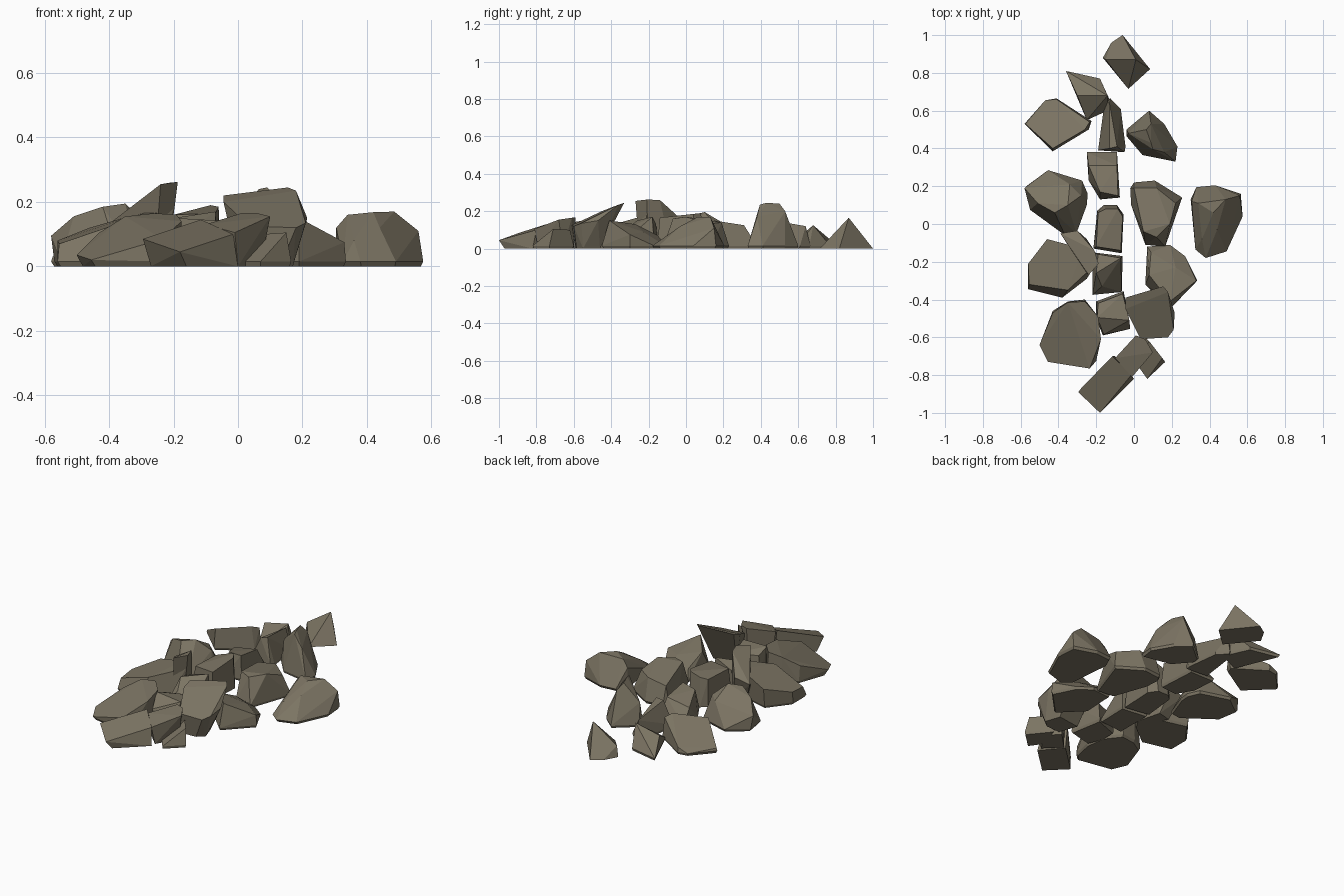
import bpy, bmesh, math

stone = bpy.data.materials.new("grey brown stone")
stone.diffuse_color = (0.2, 0.175, 0.125, 1)


def rock(name, outline, tops, shrink=0.95):
    """Faceted boulder: hull of a ground outline and a few crown points."""
    n = len(outline)
    cx = sum(p[0] for p in outline) / n
    cy = sum(p[1] for p in outline) / n
    bm = bmesh.new()
    for x, y in outline:
        bm.verts.new((cx + (x - cx) * shrink, cy + (y - cy) * shrink, 0))
        if shrink < 1:
            bm.verts.new((x, y, 0.015))
    for p in tops:
        bm.verts.new(p)
    bmesh.ops.convex_hull(bm, input=bm.verts)
    loose = [v for v in bm.verts if not v.link_faces]
    bmesh.ops.delete(bm, geom=loose, context='VERTS')
    bmesh.ops.dissolve_limit(bm, angle_limit=math.radians(6), verts=bm.verts, edges=bm.edges)
    bmesh.ops.recalc_face_normals(bm, faces=bm.faces)
    me = bpy.data.meshes.new(name)
    bm.to_mesh(me)
    bm.free()
    me.materials.append(stone)
    ob = bpy.data.objects.new(name, me)
    bpy.context.collection.objects.link(ob)


# Rocks at the back
rock("back_tip_rock", [(-.06, 1), (.085, .82), (-.03, .715), (-.165, .88), (-.12, .96)],
     [(.01, .87, .165), (-.15, .87, .06)], 1)
rock("back_left_wedge", [(-.36, .81), (-.18, .77), (-.13, .66), (-.14, .6), (-.25, .55)],
     [(-.3, .68, .09), (-.14, .68, .125)])
rock("back_left_boulder", [(-.58, .53), (-.47, .655), (-.41, .665), (-.225, .545), (-.24, .5), (-.43, .385)],
     [(-.575, .53, .03), (-.43, .4, .125), (-.26, .5, .145), (-.235, .54, .13), (-.41, .66, .04)])
rock("back_slim_rock", [(-.155, .65), (-.125, .665), (-.07, .61), (-.045, .41), (-.05, .38), (-.19, .39)],
     [(-.13, .64, .12), (-.09, .41, .16), (-.13, .4, .15)])
rock("back_right_boulder", [(-.04, .5), (.08, .6), (.16, .53), (.23, .41), (.22, .33), (.045, .365), (-.04, .465)],
     [(.065, .5, .24), (.09, .43, .245), (.1, .395, .235), (-.03, .48, .14), (.16, .38, .17), (.09, .53, .2)])

# Rocks across the middle
rock("middle_back_rock", [(-.25, .38), (-.09, .38), (-.075, .14), (-.18, .13), (-.24, .23)],
     [(-.24, .31, .1), (-.09, .31, .125), (-.085, .15, .15), (-.18, .17, .14)])
rock("left_boulder", [(-.57, .2), (-.455, .285), (-.275, .23), (-.245, .16), (-.25, .1),
                      (-.305, -.05), (-.365, -.06), (-.55, .075)],
     [(-.58, .19, .095), (-.51, .11, .155), (-.42, .06, .185), (-.35, .1, .195), (-.34, .21, .13), (-.28, .15, .13)])
rock("middle_rock", [(-.215, -.13), (-.195, .07), (-.16, .1), (-.09, .1), (-.055, .05), (-.065, -.155)],
     [(-.2, -.12, .16), (-.19, .06, .16), (-.15, .08, .17), (-.085, .08, .19), (-.06, .04, .185), (-.07, -.14, .165)], 1)
rock("centre_boulder", [(-.02, .19), (0, .22), (.11, .23), (.255, .14), (.22, .02), (.165, -.12), (.06, -.11), (-.015, .1)],
     [(.0, .19, .12), (.12, .19, .14), (.22, .11, .13), (.19, .0, .17), (.05, -.04, .165), (.12, -.07, .16)])
rock("right_boulder", [(.3, .13), (.33, .195), (.43, .205), (.565, .16), (.575, .04), (.49, -.145), (.38, -.18), (.325, -.135)],
     [(.305, .12, .12), (.34, .11, .16), (.42, .06, .168), (.485, .13, .17), (.56, .15, .11),
      (.44, -.03, .12), (.36, -.08, .08)])

# Rocks ahead of the middle
rock("leaning_wedge", [(-.33, -.1), (-.25, -.08), (-.22, -.2), (-.26, -.25)],
     [(-.39, -.05, .14), (-.3, -.035, .165), (-.21, -.14, .26), (-.187, -.21, .262), (-.24, -.27, .255)], 1)
rock("left_front_boulder", [(-.56, -.22), (-.46, -.09), (-.27, -.14), (-.2, -.21), (-.25, -.29), (-.38, -.39), (-.56, -.345)],
     [(-.56, -.21, .08), (-.46, -.08, .12), (-.27, -.13, .175), (-.2, -.21, .18), (-.35, -.35, .14), (-.555, -.32, .07)])
rock("centre_block", [(-.22, -.15), (-.06, -.17), (-.065, -.36), (-.22, -.375)],
     [(-.19, -.16, .13), (-.07, -.18, .17), (-.2, -.26, .15), (-.17, -.33, .1)])
rock("right_front_boulder", [(.07, -.12), (.19, -.11), (.27, -.17), (.335, -.3), (.19, -.45), (.06, -.32)],
     [(.08, -.27, .13), (.19, -.41, .15), (.33, -.3, .075), (.09, -.15, .07), (.22, -.23, .09)])

# Rocks at the front
rock("leaning_slab", [(.0, -.48), (.14, -.46), (.17, -.55), (.13, -.585), (.04, -.59)],
     [(-.045, -.39, .22), (.155, -.33, .245), (.18, -.36, .235), (.215, -.47, .15), (.21, -.56, .135),
      (.18, -.6, .12), (.035, -.61, .125), (-.045, -.45, .2)], 1)
rock("front_block", [(-.2, -.41), (-.055, -.355), (-.02, -.555), (-.165, -.59), (-.2, -.5)],
     [(-.19, -.42, .12), (-.06, -.37, .12), (-.025, -.51, .14), (-.195, -.495, .15), (-.16, -.585, .09)])
rock("front_left_slab", [(-.49, -.63), (-.43, -.46), (-.35, -.41), (-.26, -.4), (-.19, -.49),
                         (-.175, -.61), (-.2, -.725), (-.235, -.765), (-.45, -.725)],
     [(-.5, -.64, .035), (-.43, -.47, .105), (-.35, -.415, .155), (-.26, -.41, .165), (-.19, -.49, .16),
      (-.175, -.61, .14), (-.235, -.765, .085), (-.455, -.73, .02)])
rock("front_long_slab", [(-.27, -.86), (-.16, -.97), (-.0, -.82), (-.1, -.7)],
     [(-.295, -.89, .085), (-.28, -.87, .09), (-.115, -.7, .145), (-.015, -.8, .1), (-.18, -1, .045)], 1)
rock("front_short_slab", [(-.09, -.7), (.01, -.6), (.07, -.66), (-.0, -.79)],
     [(-.1, -.71, .13), (.01, -.59, .165), (.06, -.61, .165), (.1, -.68, .155), (-.01, -.81, .105)], 1)
rock("front_small_rock", [(.06, -.6), (.165, -.73), (.07, -.82), (.02, -.75)],
     [(.08, -.62, .1), (.15, -.71, .105), (.1, -.76, .06)])
